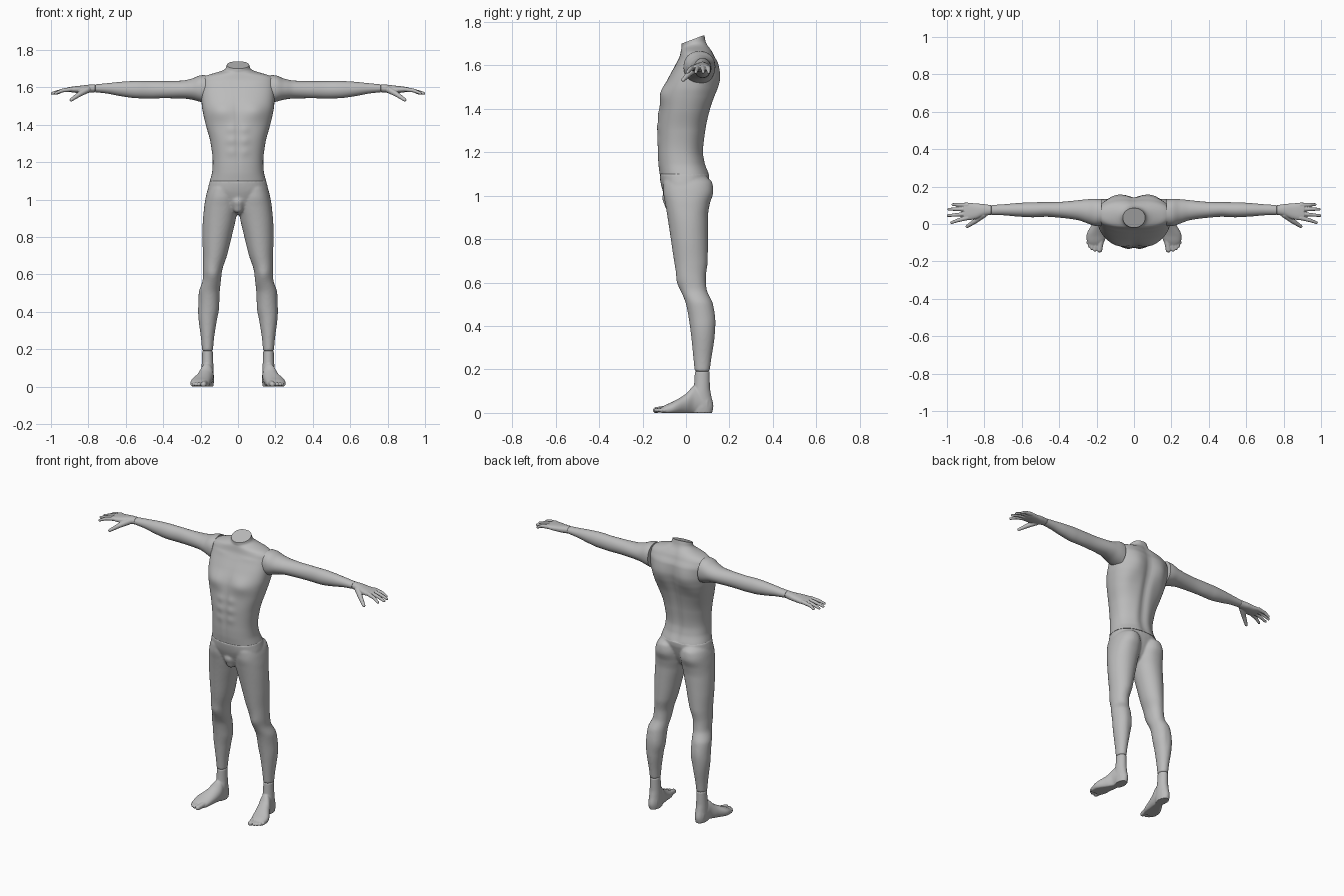
import bpy, bmesh, math
from mathutils import Vector

cube = bpy.data.objects.get("Cube")
if cube:
    bpy.data.objects.remove(cube)

grey = bpy.data.materials.new("plain_grey")
grey.use_nodes = True
colour = (0.5, 0.5, 0.5, 1)
grey.diffuse_color = colour
shader = next(n for n in grey.node_tree.nodes if n.type == 'BSDF_PRINCIPLED')
shader.inputs["Base Color"].default_value = colour
shader.inputs["Roughness"].default_value = 0.6


def blend(keys, p):
    """Monotone cubic blend of the key rings at position p."""
    last = len(keys) - 1
    i = 0
    while i < last - 1 and p > keys[i + 1][0]:
        i += 1

    def slope(j, k):
        return (keys[j + 1][k] - keys[j][k]) / (keys[j + 1][0] - keys[j][0])

    def tangent(j, k):
        if j == 0:
            return slope(0, k)
        if j == last:
            return slope(last - 1, k)
        a, b = slope(j - 1, k), slope(j, k)
        return 0 if a * b <= 0 else 2 * a * b / (a + b)

    h = keys[i + 1][0] - keys[i][0]
    t = (p - keys[i][0]) / h
    out = []
    for k in range(1, len(keys[0])):
        a, b = keys[i][k], keys[i + 1][k]
        ease = t * t * (3 - 2 * t)
        out.append(a + (b - a) * ease + h * t * (1 - t) *
                   ((1 - t) * tangent(i, k) - t * tangent(i + 1, k)))
    return out


def loft(bm, axis, keys, steps=40, sides=40):
    """Rings are (position, centre, half width, low, high, squareness)."""
    place = {'x': lambda p, c, d: (p, c, d),
             'y': lambda p, c, d: (c, p, d),
             'z': lambda p, c, d: (c, d, p)}[axis]

    def power(v, n):
        return math.copysign(abs(v) ** (2 / n), v)

    rings = []
    for i in range(steps + 1):
        p = keys[0][0] + (keys[-1][0] - keys[0][0]) * i / steps
        centre, half, low, high, n = blend(keys, p)
        ring = []
        for j in range(sides):
            a = math.tau * j / sides
            c = centre + half * power(math.cos(a), n)
            d = (low + high) / 2 + (high - low) / 2 * power(math.sin(a), n)
            ring.append(bm.verts.new(place(p, c, d)))
        rings.append(ring)
    for r, q in zip(rings, rings[1:]):
        for j in range(sides):
            k = (j + 1) % sides
            bm.faces.new((r[j], r[k], q[k], q[j]))
    bm.faces.new(rings[0])
    bm.faces.new(rings[-1])


def digit(bm, points, r1, r2):
    """Tapered round finger or toe along a few points."""
    pts = [Vector(p) for p in points]
    n = len(pts) - 1
    radii = [r1 + (r2 - r1) * i / n for i in range(n + 1)]
    for p, r in zip(pts, radii):
        ball = bmesh.ops.create_icosphere(bm, subdivisions=3, radius=r)
        bmesh.ops.translate(bm, verts=ball["verts"], vec=p)
    for a, b, ra, rb in zip(pts, pts[1:], radii, radii[1:]):
        turn = (b - a).to_track_quat('Z', 'Y').to_matrix().to_4x4()
        turn.translation = (a + b) / 2
        bmesh.ops.create_cone(bm, cap_ends=True, segments=20, radius1=ra,
                              radius2=rb, depth=(b - a).length, matrix=turn)


def muscle(bm, centre, size, push, both=True):
    """Swell (or groove) the surface around a centre, on both sides."""
    bm.normal_update()
    moves = []
    for v in bm.verts:
        x = abs(v.co.x) if both else v.co.x
        d = sum(((a - b) / s) ** 2 for a, b, s in zip((x, v.co.y, v.co.z), centre, size))
        moves.append((v, v.normal * push * math.exp(-d)))
    for v, m in moves:
        v.co += m


def finish(bm, name, voxel=None, side=1):
    bmesh.ops.scale(bm, vec=(side, 1, 1), verts=bm.verts)
    bmesh.ops.recalc_face_normals(bm, faces=bm.faces)
    mesh = bpy.data.meshes.new(name)
    bm.to_mesh(mesh)
    bm.free()
    mesh.materials.append(grey)
    ob = bpy.data.objects.new(name, mesh)
    bpy.context.collection.objects.link(ob)
    bpy.ops.object.select_all(action='DESELECT')
    ob.select_set(True)
    bpy.context.view_layer.objects.active = ob
    bpy.ops.object.shade_smooth_by_angle(angle=math.radians(50))
    if voxel:
        fuse = ob.modifiers.new("fuse", 'REMESH')
        fuse.mode = 'VOXEL'
        fuse.voxel_size = voxel
        fuse.use_smooth_shade = True
        soft = ob.modifiers.new("soften", 'SMOOTH')
        soft.factor = 0.5
        soft.iterations = 4


# Torso with a slanted, flat neck cut
bm = bmesh.new()
loft(bm, 'z', [
    (1.1, 0, .15, -.122, .105, 2.3), (1.15, 0, .138, -.128, .085, 2.3),
    (1.2, 0, .135, -.13, .077, 2.3), (1.3, 0, .146, -.13, .09, 2.3),
    (1.4, 0, .172, -.122, .113, 2.3), (1.46, 0, .186, -.112, .13, 2.4),
    (1.5, 0, .193, -.1, .14, 2.5), (1.55, 0, .196, -.077, .147, 2.6),
    (1.6, 0, .197, -.05, .145, 2.6), (1.64, 0, .194, -.03, .13, 2.5),
    (1.66, 0, .175, -.025, .122, 2.3), (1.675, 0, .128, -.022, .112, 2.1),
    (1.688, 0, .083, -.02, .1, 2), (1.7, 0, .066, -.02, .092, 2),
    (1.72, 0, .06, -.02, .086, 2)], steps=110, sides=96)
bmesh.ops.recalc_face_normals(bm, faces=bm.faces)
for x, z, wide, tall, push in [(.085, 1.47, .06, .045, .014), (.035, 1.375, .026, .024, .005),
                               (.035, 1.315, .026, .024, .005), (.035, 1.255, .026, .024, .004),
                               (0, 1.35, .012, .2, -.006), (.1, 1.62, .05, .012, .004)]:
    muscle(bm, (x, -.11, z), (wide, .08, tall), push)
for x, z, wide, tall, push in [(.085, 1.54, .055, .08, .016), (.045, 1.2, .03, .1, .006),
                               (0, 1.4, .025, .25, -.012), (.14, 1.43, .04, .08, .006)]:
    muscle(bm, (x, .12, z), (wide, .08, tall), push)
for v in bm.verts:
    t = min(1, max(0, (v.co.z - 1.66) / .05))
    v.co.z += .38 * (v.co.y - .033) * t * t
finish(bm, "torso")

# Hips and both legs, fused
bm = bmesh.new()
loft(bm, 'z', [(.92, 0, .015, -.05, .03, 2), (.95, 0, .06, -.085, .06, 2),
               (1, 0, .13, -.1, .085, 2.2), (1.05, 0, .162, -.115, .1, 2.3),
               (1.08, 0, .156, -.12, .106, 2.3), (1.102, 0, .15, -.122, .106, 2.3)])
for side in (1, -1):
    loft(bm, 'z', [(z, side * c, h, lo, hi, n) for z, c, h, lo, hi, n in [
        (.19, .163, .029, .04, .109, 2), (.25, .163, .034, .034, .117, 2),
        (.35, .162, .048, .024, .132, 2), (.42, .157, .056, .015, .137, 2),
        (.5, .154, .056, 0, .125, 2), (.57, .14, .049, -.026, .095, 2.1),
        (.62, .136, .051, -.04, .091, 2.1), (.7, .123, .064, -.055, .1, 2),
        (.8, .112, .078, -.07, .101, 2), (.9, .099, .088, -.085, .101, 2.1),
        (.96, .091, .09, -.095, .109, 2.2), (1.02, .087, .084, -.105, .126, 2.2),
        (1.06, .085, .074, -.105, .121, 2.1), (1.09, .08, .055, -.08, .09, 2)]], steps=100)
    digit(bm, [(0, -.075, .99), (0, -.07, .955)], .035, .028)
bmesh.ops.recalc_face_normals(bm, faces=bm.faces)
muscle(bm, (.135, -.04, .6), (.028, .03, .035), .007)
muscle(bm, (.15, .13, .42), (.012, .04, .07), -.003)
finish(bm, "hips_and_legs", .0065)

for side, label in ((1, "left"), (-1, "right")):
    # Arm from shoulder seam to wrist
    bm = bmesh.new()
    loft(bm, 'x', [(.175, .062, .072, 1.515, 1.666, 2.2), (.2, .062, .073, 1.522, 1.664, 2.2),
                   (.25, .068, .064, 1.535, 1.646, 2), (.3, .074, .053, 1.541, 1.636, 2),
                   (.4, .076, .042, 1.542, 1.633, 2), (.47, .078, .039, 1.541, 1.633, 2),
                   (.54, .076, .04, 1.542, 1.634, 2), (.62, .076, .036, 1.552, 1.63, 2),
                   (.7, .076, .029, 1.567, 1.622, 2), (.763, .075, .026, 1.574, 1.616, 2)],
         steps=70)
    finish(bm, label + "_arm", side=side)

    # Hand with four fingers and a thumb
    bm = bmesh.new()
    loft(bm, 'x', [(.763, .075, .026, 1.574, 1.617, 2), (.8, .075, .031, 1.571, 1.614, 2.2),
                   (.85, .068, .042, 1.57, 1.608, 2.4), (.885, .067, .046, 1.573, 1.604, 2.5),
                   (.91, .067, .042, 1.578, 1.6, 2.5)])
    for y, tip_x, tip_y in [(.102, .968, .104), (.079, .99, .079),
                            (.055, .994, .045), (.033, .976, .007)]:
        digit(bm, [(.89, y, 1.59), (.94, (y + tip_y) / 2, 1.583), (tip_x, tip_y, 1.568)], .0125, .0075)
    digit(bm, [(.805, .05, 1.588), (.85, .015, 1.562), (.892, -.013, 1.533)], .018, .009)
    finish(bm, label + "_hand", .0028, side)

    # Foot with ankle and toes, flat underneath
    bm = bmesh.new()
    loft(bm, 'z', [(0, .163, .031, .02, .12, 2.1), (.03, .163, .034, .01, .126, 2),
                   (.08, .163, .033, .02, .116, 2), (.12, .163, .031, .036, .11, 2),
                   (.192, .163, .028, .041, .109, 2)])
    loft(bm, 'y', [(-.112, .207, .034, -.01, .026, 2.3), (-.095, .205, .046, -.01, .036, 2.3),
                   (-.06, .201, .053, -.01, .052, 2.2), (0, .18, .044, -.01, .088, 2),
                   (.04, .167, .036, -.01, .125, 2), (.1, .163, .03, -.01, .09, 2)])
    for x, tip_x, tip_y, r in [(.175, .184, -.138, .016), (.2, .209, -.138, .011),
                               (.215, .225, -.13, .0105), (.228, .237, -.118, .01),
                               (.239, .246, -.1, .0095)]:
        digit(bm, [(x, -.08, .02), (tip_x, tip_y, .012)], r, r * .92)
    for v in bm.verts:
        v.co.z = max(v.co.z, 0)
    finish(bm, label + "_foot", .0035, side)
